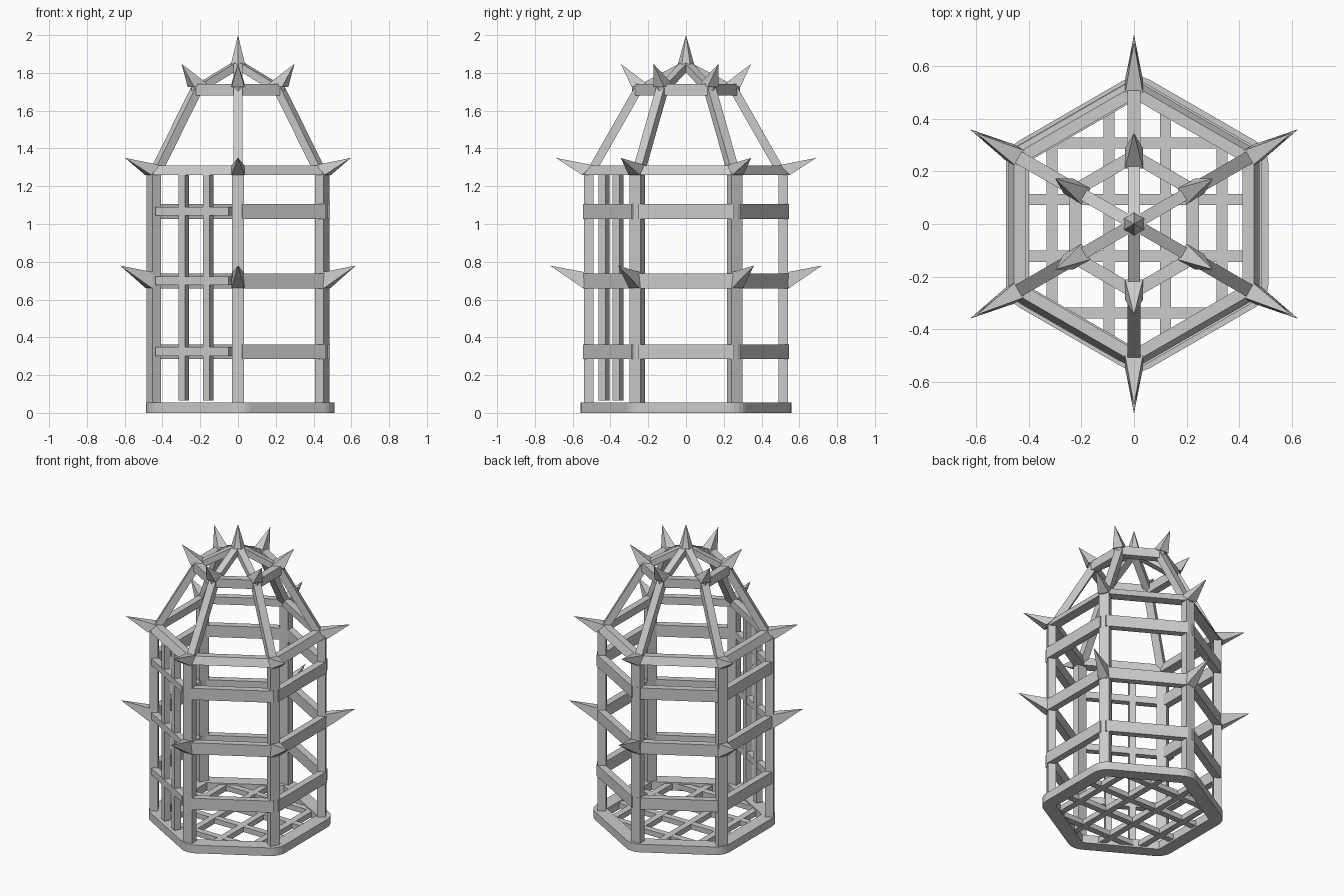
import bpy, bmesh, math
from mathutils import Vector, Matrix

if "Cube" in bpy.data.objects:
    bpy.data.objects.remove(bpy.data.objects["Cube"])

POSTS = [math.radians(30 + 60 * i) for i in range(6)]


def finish(name, bm):
    bmesh.ops.recalc_face_normals(bm, faces=bm.faces[:])
    me = bpy.data.meshes.new(name)
    bm.to_mesh(me)
    bm.free()
    ob = bpy.data.objects.new(name, me)
    bpy.context.collection.objects.link(ob)
    return ob


def polar(r, a, z):
    return Vector((r * math.cos(a), r * math.sin(a), z))


def box(bm, centre, size, angle=0.0):
    m = Matrix.Translation(centre) @ Matrix.Rotation(angle, 4, 'Z') @ Matrix.Diagonal((*size, 1))
    bmesh.ops.create_cube(bm, size=1, matrix=m)


def beam(bm, p, q, angle, wide, deep):
    """Square bar from p to q lying in the radial plane at the given angle."""
    d = (q - p).normalized()
    side = Vector((-math.sin(angle), math.cos(angle), 0))
    up = d.cross(side)
    m = Matrix((d * (q - p).length, side * wide, up * deep)).transposed().to_4x4()
    bmesh.ops.create_cube(bm, size=1, matrix=Matrix.Translation((p + q) / 2) @ m)


def spike(bm, base, tip):
    vs = [bm.verts.new(p) for p in base]
    t = bm.verts.new(tip)
    bm.faces.new(vs)
    for i in range(len(vs)):
        bm.faces.new((vs[i], vs[(i + 1) % len(vs)], t))


def hex_ring(bm, outer_low, outer_high, inner, z0, z1):
    loops = [[bm.verts.new(polar(r, a, z)) for a in POSTS]
             for r, z in ((outer_low, z0), (outer_high, z1), (inner, z1), (inner, z0))]
    for k in range(4):
        a, b = loops[k], loops[(k + 1) % 4]
        for i in range(6):
            j = (i + 1) % 6
            bm.faces.new((a[i], a[j], b[j], b[i]))


# base rim with rounded corners
bm = bmesh.new()
hex_ring(bm, 0.575, 0.575, 0.475, 0.0, 0.055)
bm.edges.ensure_lookup_table()
corners = [e for e in bm.edges
           if abs(e.verts[0].co.z - e.verts[1].co.z) > 0.05 and e.verts[0].co.xy.length > 0.55]
bmesh.ops.bevel(bm, geom=corners, offset=0.056, segments=4, profile=0.5, affect='EDGES')
finish("base_rim", bm).location.x = 0.012

# floor lattice
bm = bmesh.new()
for k in (-1.5, -0.5, 0.5, 1.5):
    c = k * 0.215
    box(bm, (c + 0.012, 0, 0.028), (0.042, 2 * (0.51 - abs(c) / math.sqrt(3)), 0.036))
    half = min(0.44, (0.51 - abs(c)) * math.sqrt(3))
    box(bm, (0.012, c - 0.015, 0.028), (2 * half, 0.042, 0.034))
finish("floor_lattice", bm)

# corner posts
bm = bmesh.new()
for a in POSTS:
    box(bm, polar(0.515, a, 0.655), (0.05, 0.065, 1.22), a)
finish("corner_posts", bm)

# side rails on every side but the door
bm = bmesh.new()
for deg in (-60, 0, 60, 120, 180):
    a = math.radians(deg)
    for z in (0.323, 0.698, 1.066):
        box(bm, polar(0.459, a, z) + Vector((0.005, 0, 0)), (0.045, 0.51, 0.078), a)
finish("side_rails", bm)

# barred door on the front left side
bm = bmesh.new()
a = math.radians(-120)
along = Vector((-math.cos(math.radians(30)), 0.5, 0))
for t in (-0.081, 0.069):
    box(bm, polar(0.455, a, 0.663) + along * t, (0.042, 0.042, 1.195), a)
for z in (0.325, 0.70, 1.067):
    box(bm, polar(0.458, a, z) + along * 0.005, (0.042, 0.445, 0.045), a)
finish("door_bars", bm)

# eave ring and crown ring
bm = bmesh.new()
hex_ring(bm, 0.55, 0.525, 0.475, 1.26, 1.31)
finish("eave_ring", bm)
bm = bmesh.new()
hex_ring(bm, 0.285, 0.285, 0.23, 1.68, 1.74)
finish("crown_ring", bm)

# roof ribs, lower and upper slopes
bm = bmesh.new()
for a in POSTS:
    beam(bm, polar(0.50, a, 1.28), polar(0.255, a, 1.71), a, 0.05, 0.045)
    beam(bm, polar(0.265, a, 1.705), polar(0.0, a, 1.845), a, 0.045, 0.04)
finish("roof_ribs", bm)

# corner spikes at three levels
bm = bmesh.new()
for a in POSTS:
    side = Vector((-math.sin(a), math.cos(a), 0)) * 0.034
    for r0, z0, r1, z1, tr, tz in ((0.545, 0.66, 0.50, 0.738, 0.72, 0.78),
                                   (0.55, 1.26, 0.495, 1.312, 0.69, 1.35),
                                   (0.288, 1.725, 0.21, 1.745, 0.345, 1.848)):
        lo, hi = polar(r0, a, z0), polar(r1, a, z1)
        spike(bm, (lo - side, lo + side, hi + side, hi - side), polar(tr, a, tz))
finish("corner_spikes", bm)

# top spike
bm = bmesh.new()
spike(bm, [polar(0.045, a, 1.84) for a in POSTS], (0, 0, 2.0))
finish("top_spike", bm)
